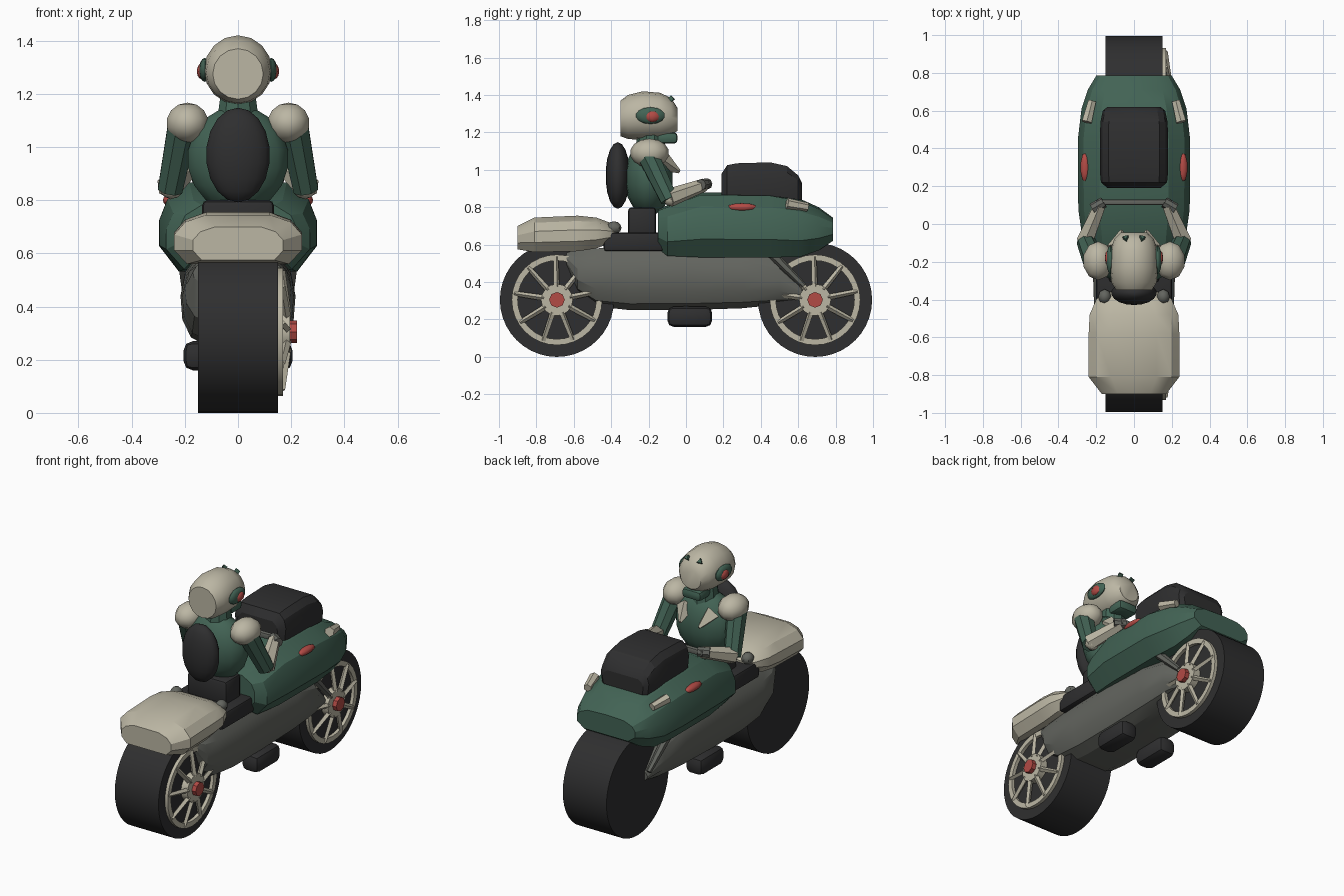
import bpy, bmesh, math
from mathutils import Vector, Matrix

default_cube = bpy.data.objects.get("Cube")
if default_cube:
    bpy.data.objects.remove(default_cube, do_unlink=True)


def make_material(name, red, green, blue):
    mat = bpy.data.materials.new(name)
    mat.use_nodes = True
    colour = (red, green, blue, 1)
    mat.diffuse_color = colour
    shader = mat.node_tree.nodes["Principled BSDF"]
    shader.inputs["Base Color"].default_value = colour
    shader.inputs["Roughness"].default_value = 0.8
    return mat


GREEN = make_material("dark green", 0.055, 0.125, 0.09)
CREAM = make_material("cream", 0.5, 0.47, 0.37)
BLACK = make_material("charcoal", 0.028, 0.028, 0.029)
GRAY = make_material("warm gray", 0.125, 0.13, 0.115)
RED = make_material("red", 0.45, 0.07, 0.06)


def finish(bm, name, mat, angle=25):
    """Turn a bmesh into a coloured, angle-smoothed object."""
    bmesh.ops.recalc_face_normals(bm, faces=bm.faces[:])
    mesh = bpy.data.meshes.new(name)
    bm.to_mesh(mesh)
    bm.free()
    mesh.materials.append(mat)
    obj = bpy.data.objects.new(name, mesh)
    bpy.context.collection.objects.link(obj)
    bpy.ops.object.select_all(action="DESELECT")
    obj.select_set(True)
    bpy.context.view_layer.objects.active = obj
    bpy.ops.object.shade_smooth_by_angle(angle=math.radians(angle))
    return obj


def loft(name, mat, half_section, stations, angle=25):
    """Symmetric hull along y; each station is (y, half width, bottom, top)."""
    section = half_section + [(-u, v) for u, v in reversed(half_section) if u > 0]
    bm = bmesh.new()
    rings = []
    for y, width, low, high in stations:
        rings.append([bm.verts.new((u * width, y, low + v * (high - low))) for u, v in section])
    count = len(section)
    for a, b in zip(rings, rings[1:]):
        for i in range(count):
            j = (i + 1) % count
            bm.faces.new((a[i], a[j], b[j], b[i]))
    bm.faces.new(rings[0])
    bm.faces.new(rings[-1])
    return finish(bm, name, mat, angle)


def ellipsoid(name, mat, centre, radii, segments=14, rings=9, angle=40):
    bm = bmesh.new()
    matrix = Matrix.Translation(centre) @ Matrix.Diagonal((*radii, 1))
    bmesh.ops.create_uvsphere(bm, u_segments=segments, v_segments=rings, radius=1, matrix=matrix)
    return finish(bm, name, mat, angle)


def rod(name, mat, start, end, r1, r2=None, sides=8, angle=25):
    """Straight, optionally tapered bar between two points."""
    start, end = Vector(start), Vector(end)
    axis = end - start
    matrix = Matrix.Translation((start + end) / 2) @ axis.to_track_quat("Z", "Y").to_matrix().to_4x4()
    bm = bmesh.new()
    bmesh.ops.create_cone(bm, cap_ends=True, segments=sides, radius1=r1,
                          radius2=r1 if r2 is None else r2, depth=axis.length, matrix=matrix)
    return finish(bm, name, mat, angle)


def block(name, mat, centre, size, bevel):
    bm = bmesh.new()
    matrix = Matrix.Translation(centre) @ Matrix.Diagonal((*size, 1))
    bmesh.ops.create_cube(bm, size=1, matrix=matrix)
    bmesh.ops.bevel(bm, geom=bm.edges[:], offset=bevel, segments=2, affect="EDGES", profile=0.5)
    return finish(bm, name, mat)


def ring(name, mat, x0, x1, y, z, inner, outer, sides=32):
    """Flat-sided ring whose axis runs along x."""
    bm = bmesh.new()
    profile = [(x0, inner), (x1, inner), (x1, outer), (x0, outer)]
    loops = []
    for k in range(sides):
        t = math.tau * k / sides
        loops.append([bm.verts.new((x, y + r * math.cos(t), z + r * math.sin(t))) for x, r in profile])
    for k in range(sides):
        a, b = loops[k], loops[(k + 1) % sides]
        for i in range(4):
            j = (i + 1) % 4
            bm.faces.new((a[i], a[j], b[j], b[i]))
    return finish(bm, name, mat)


# Wheels, dressed on the +x side only
R = 0.305
for label, y in (("rear", -0.69), ("front", 0.69)):
    rod(label + "_tyre", BLACK, (-0.15, y, R), (0.15, y, R), R, sides=40)
    ring(label + "_rim", CREAM, 0.14, 0.17, y, R, 0.21, 0.242)
    rod(label + "_hub", CREAM, (0.14, y, R), (0.195, y, R), 0.085, sides=16)
    rod(label + "_hub_cap", RED, (0.19, y, R), (0.222, y, R), 0.042, sides=8)
    for k in range(9):
        t = math.tau * k / 9 + 0.2
        c, s = math.cos(t), math.sin(t)
        rod(label + "_spoke", CREAM, (0.185, y + 0.07 * c, R + 0.07 * s),
            (0.165, y + 0.23 * c, R + 0.23 * s), 0.016, 0.013, sides=4)

# Chassis between the wheels
oval = [(0, 0), (0.5, 0), (0.82, 0.1), (0.97, 0.3), (1, 0.55), (0.92, 0.8), (0.7, 1), (0, 1)]
loft("chassis", GRAY, oval, [
    (-0.64, 0.17, 0.48, 0.57), (-0.58, 0.2, 0.34, 0.58), (-0.48, 0.21, 0.27, 0.58),
    (-0.3, 0.216, 0.25, 0.59), (0, 0.216, 0.25, 0.6), (0.3, 0.214, 0.26, 0.58),
    (0.5, 0.206, 0.28, 0.52), (0.62, 0.17, 0.3, 0.38)])

# Rear mudguard box
guard = [(0, 0), (0.8, 0), (1, 0.28), (1, 0.6), (0.83, 0.85), (0.5, 1), (0, 1)]
loft("rear_mudguard", CREAM, guard, [
    (-0.9, 0.17, 0.575, 0.7), (-0.81, 0.24, 0.56, 0.745), (-0.58, 0.24, 0.565, 0.755),
    (-0.48, 0.235, 0.58, 0.745), (-0.4, 0.2, 0.61, 0.715), (-0.36, 0.16, 0.64, 0.68)])

# Front fairing
shell = [(0, 0), (0.75, 0), (1, 0.28), (1, 0.56), (0.9, 0.78), (0.62, 0.96), (0, 1)]
loft("front_fairing", GREEN, shell, [
    (-0.15, 0.22, 0.58, 0.79), (-0.1, 0.27, 0.54, 0.81), (0.08, 0.295, 0.532, 0.88),
    (0.45, 0.297, 0.532, 0.875), (0.61, 0.278, 0.534, 0.845),
    (0.71, 0.245, 0.57, 0.8), (0.785, 0.2, 0.62, 0.745)])

# Luggage pod on the fairing
pod = [(0, 0), (0.95, 0), (1, 0.5), (0.93, 0.8), (0.75, 1), (0, 1)]
loft("luggage_pod", BLACK, pod, [
    (0.19, 0.14, 0.86, 0.98), (0.22, 0.175, 0.86, 1.025), (0.27, 0.18, 0.86, 1.035),
    (0.45, 0.18, 0.86, 1.04), (0.54, 0.178, 0.85, 1.02), (0.6, 0.165, 0.84, 0.97),
    (0.62, 0.14, 0.84, 0.93)])

# Seat and rider
block("seat", BLACK, (0, -0.28, 0.615), (0.4, 0.32, 0.1), 0.015)
block("waist", BLACK, (0, -0.235, 0.72), (0.27, 0.15, 0.16), 0.02)
ellipsoid("torso", GREEN, (0, -0.2, 0.955), (0.195, 0.13, 0.2))
ellipsoid("backpack", BLACK, (0, -0.365, 0.97), (0.122, 0.065, 0.178), segments=18)
rod("neck", GREEN, (0, -0.19, 1.08), (0, -0.19, 1.19), 0.085, 0.07, sides=10)
circle = [(math.sin(math.pi * k / 8), 0.5 - 0.5 * math.cos(math.pi * k / 8)) for k in range(9)]
circle[0], circle[-1] = (0, 0), (0, 1)
loft("helmet", CREAM, circle, [
    (-0.35, 0.095, 1.18, 1.37), (-0.31, 0.12, 1.165, 1.4), (-0.23, 0.128, 1.16, 1.42),
    (-0.14, 0.124, 1.165, 1.412), (-0.08, 0.105, 1.18, 1.385), (-0.045, 0.07, 1.21, 1.33)], 40)
block("chin_guard", GREEN, (0, -0.1, 1.17), (0.13, 0.11, 0.06), 0.02)
block("handlebar", GRAY, (0, 0.115, 0.925), (0.4, 0.03, 0.035), 0.008)

# Paired parts
for side, s in (("left", 1), ("right", -1)):
    def at(x, y, z):
        return (s * x, y, z)

    # Rider
    ellipsoid(side + "_shoulder", CREAM, at(0.19, -0.195, 1.09), (0.083, 0.105, 0.077), 10, 7)
    rod(side + "_upper_arm", GREEN, at(0.21, -0.2, 1.07), at(0.255, -0.09, 0.84), 0.06, 0.05)
    ellipsoid(side + "_elbow", CREAM, at(0.25, -0.08, 0.845), (0.045, 0.04, 0.04), 8, 6)
    rod(side + "_forearm", CREAM, at(0.26, -0.09, 0.85), at(0.18, 0.1, 0.92), 0.05, 0.035, 6)
    rod(side + "_grip", GRAY, at(0.16, 0.115, 0.925), at(0.22, 0.08, 0.92), 0.03)
    rod(side + "_chest_plate", CREAM, at(0.09, -0.13, 1.05), at(0.065, -0.035, 0.99), 0.055, 0.01, 4)
    ellipsoid(side + "_ear_cover", GREEN, at(0.125, -0.19, 1.29), (0.022, 0.078, 0.045), 12, 7)
    ellipsoid(side + "_ear_light", RED, at(0.137, -0.18, 1.285), (0.018, 0.04, 0.03), 8, 6)
    rod(side + "_eye", GREEN, at(0.04, -0.09, 1.365), at(0.045, -0.068, 1.385), 0.018, sides=3)

    # Fairing lamps
    ellipsoid(side + "_red_lamp", RED, at(0.258, 0.3, 0.8), (0.026, 0.08, 0.022), 10, 6)
    rod(side + "_cream_lamp", CREAM, at(0.25, 0.54, 0.82), at(0.222, 0.65, 0.8), 0.03, 0.024, 6)

    # Fork, foot peg and rear bracket
    rod(side + "_fork", GRAY, at(0.2, 0.44, 0.57), at(0.185, 0.63, 0.38), 0.028, 0.016, 6)
    block(side + "_foot_peg", BLACK, at(0.145, 0.02, 0.215), (0.12, 0.24, 0.11), 0.035)
    rod(side + "_peg_mount", GRAY, at(0.13, 0, 0.24), at(0.12, 0, 0.32), 0.03, sides=6)
    ellipsoid(side + "_seat_bracket", GRAY, at(0.155, -0.385, 0.69), (0.035, 0.04, 0.035), 8, 6)
